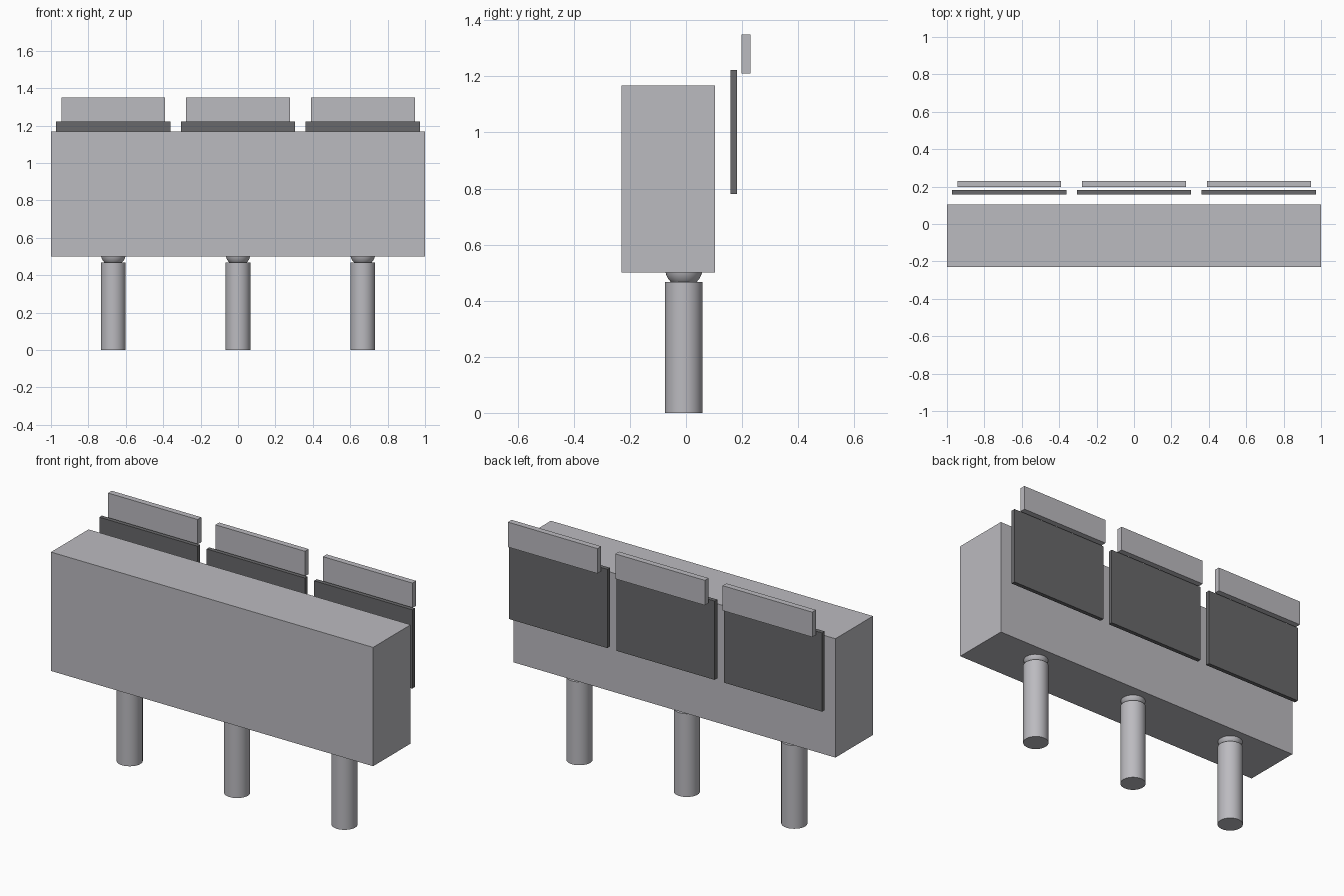
import bpy
import math

if "Cube" in bpy.data.objects:
    bpy.data.objects.remove(bpy.data.objects["Cube"])


def material(name, rgb):
    m = bpy.data.materials.new(name)
    m.diffuse_color = (*rgb, 1)
    m.use_nodes = True
    m.node_tree.nodes["Principled BSDF"].inputs["Base Color"].default_value = m.diffuse_color
    return m


light_grey = material("light grey", (0.50, 0.495, 0.525))
dark_grey = material("dark grey", (0.14, 0.14, 0.145))


def finish(name, mat):
    ob = bpy.context.object
    ob.name = name
    ob.data.materials.append(mat)
    return ob


def box(name, x, y, z, mat):
    """Box from (min, max) pairs on each axis."""
    spans = (x, y, z)
    bpy.ops.mesh.primitive_cube_add(size=1, location=[(a + b) / 2 for a, b in spans])
    bpy.context.object.scale = [b - a for a, b in spans]
    bpy.ops.object.transform_apply(location=False, rotation=False, scale=True)
    return finish(name, mat)


# Main housing
box("housing", (-1, 1), (-0.23, 0.103), (0.5, 1.167), light_grey)

for i, x in enumerate((-0.667, 0, 0.667), 1):
    # Dark panel floating behind the housing, with a header strip above it
    box(f"panel_{i}", (x - 0.305, x + 0.305), (0.158, 0.181), (0.78, 1.222), dark_grey)
    box(f"header_{i}", (x - 0.278, x + 0.278), (0.197, 0.23), (1.21, 1.35), light_grey)

    # Round leg
    bpy.ops.mesh.primitive_cylinder_add(vertices=32, radius=0.0667, depth=0.467,
                                        location=(x, -0.008, 0.2335))
    finish(f"leg_{i}", light_grey)
    bpy.ops.object.shade_smooth_by_angle(angle=math.radians(30))

    # Ball joint between leg and housing
    bpy.ops.mesh.primitive_uv_sphere_add(segments=32, ring_count=16, radius=0.0667,
                                         location=(x, -0.008, 0.515))
    finish(f"ball_joint_{i}", light_grey)
    bpy.ops.object.shade_smooth_by_angle(angle=math.radians(30))
